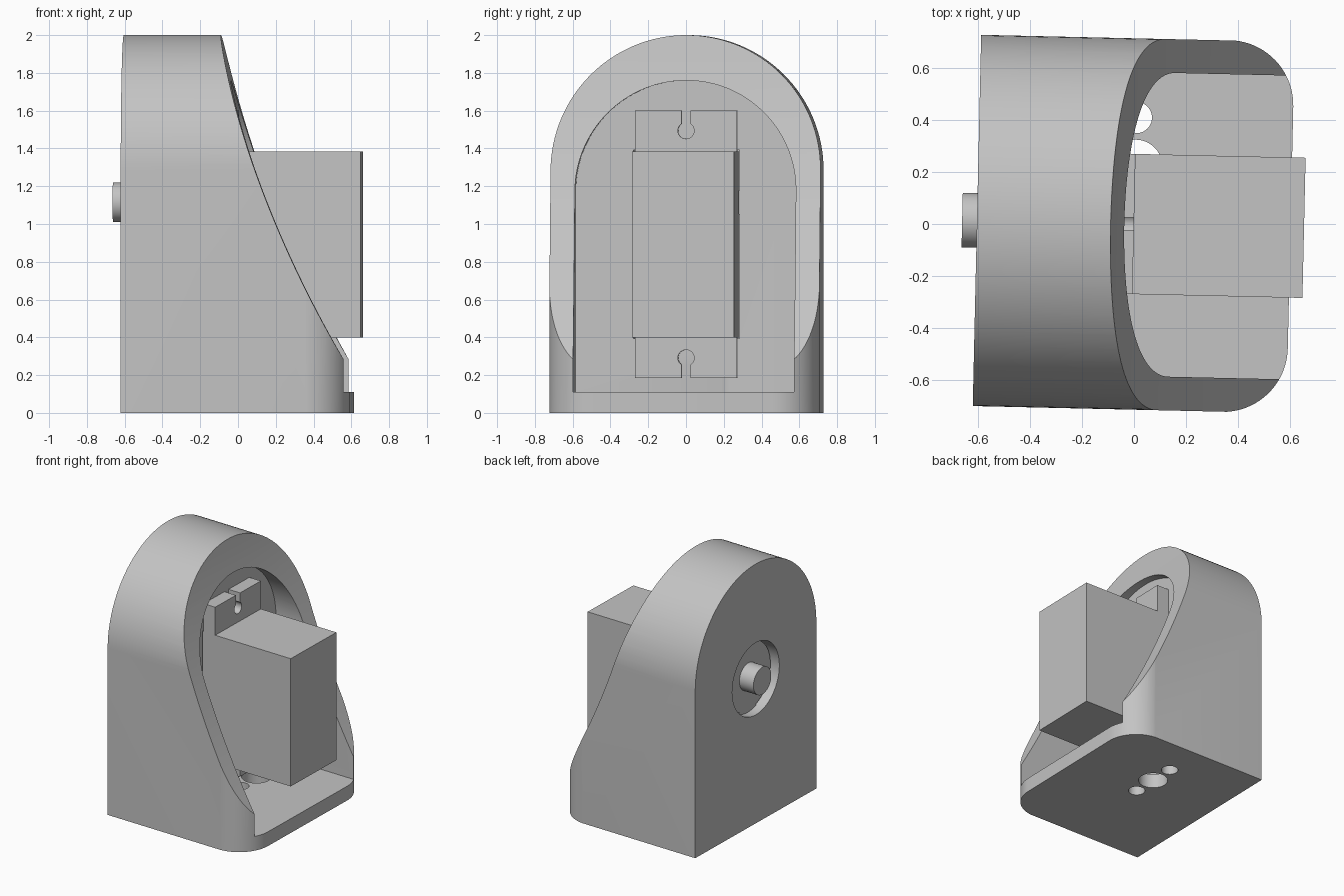
import bpy, bmesh
from math import sin, cos, pi, radians

if "Cube" in bpy.data.objects:
    bpy.data.objects.remove(bpy.data.objects["Cube"], do_unlink=True)

# Single plain grey
grey = bpy.data.materials.new("plain_grey")
grey.use_nodes = True
colour = (0.55, 0.55, 0.55, 1)
grey.diffuse_color = colour
grey.node_tree.nodes["Principled BSDF"].inputs["Base Color"].default_value = colour

TURN = radians(-1.3)      # the whole assembly is turned slightly
SHAFT_Z = 1.115


def arc(cu, cv, r, a0, a1, n):
    """Points along an arc, angles in degrees."""
    steps = [radians(a0 + (a1 - a0) * i / n) for i in range(n + 1)]
    return [(cu + r * cos(a), cv + r * sin(a)) for a in steps]


def circle(cu, cv, r, n=48):
    return arc(cu, cv, r, 0, 360, n)[:-1]


def rect(u0, u1, v0, v1):
    return [(u0, v0), (u1, v0), (u1, v1), (u0, v1)]


def prism(name, profile, axis, lo, hi):
    """Extrude a 2D profile along an axis from lo to hi."""
    place = {"x": lambda u, v, w: (w, u, v),
             "y": lambda u, v, w: (u, w, v),
             "z": lambda u, v, w: (u, v, w)}[axis]
    bm = bmesh.new()
    ends = [[bm.verts.new(place(u, v, w)) for u, v in profile] for w in (lo, hi)]
    n = len(profile)
    for end in ends:
        bm.faces.new(end)
    for i in range(n):
        j = (i + 1) % n
        bm.faces.new((ends[0][i], ends[0][j], ends[1][j], ends[1][i]))
    bmesh.ops.recalc_face_normals(bm, faces=bm.faces)
    mesh = bpy.data.meshes.new(name)
    bm.to_mesh(mesh)
    bm.free()
    mesh.materials.append(grey)
    obj = bpy.data.objects.new(name, mesh)
    bpy.context.collection.objects.link(obj)
    return obj


def activate(obj):
    bpy.ops.object.select_all(action="DESELECT")
    obj.select_set(True)
    bpy.context.view_layer.objects.active = obj


def combine(obj, other, operation="DIFFERENCE"):
    """Apply a boolean and discard the cutter."""
    activate(obj)
    mod = obj.modifiers.new("cut", "BOOLEAN")
    mod.operation = operation
    mod.solver = "EXACT"
    mod.object = other
    bpy.ops.object.modifier_apply(modifier=mod.name)
    bpy.data.objects.remove(other, do_unlink=True)


def finish(obj):
    activate(obj)
    bpy.ops.object.shade_smooth_by_angle(angle=radians(30))
    obj.rotation_euler.z = TURN


def arch(half, spring, bottom):
    return [(-half, bottom), (half, bottom)] + arc(0, spring, half, 0, 180, 64)


# Housing: arched block with rounded front corners
housing = prism("housing", arch(0.715, 1.285, 0), "x", -0.605, 0.7)
plan = ([(-1, -0.716)] + arc(0.353, -0.466, 0.25, -90, 0, 20)
        + arc(0.353, 0.466, 0.25, 0, 90, 20) + [(-1, 0.716)])
combine(housing, prism("plan", plan, "z", -0.1, 2.2), "INTERSECT")

# Sweeping concave cut down the front
levels = [0.15 + 1.95 * i / 40 for i in range(41)]
sweep = [(-0.09 - 0.305 * (z - 2) + 0.113 * (z - 2) * (z - 1), z) for z in levels]
combine(housing, prism("sweep", sweep + [(1, 2.1), (1, 0.15)], "y", -1, 1))

# Arched pocket, motor well, shaft opening
combine(housing, prism("pocket", arch(0.585, 1.175, 0.11), "x", -0.1, 1))
combine(housing, prism("well", rect(-0.28, 0.28, 0.393, 1.392), "x", -0.49, 0.1))
combine(housing, prism("opening", circle(0, SHAFT_Z, 0.278, 64), "x", -0.8, -0.3))

# Cable hole with a screw hole each side, through the floor
for y, r in ((0.03, 0.06), (0.22, 0.105), (0.41, 0.06)):
    combine(housing, prism("floor_hole", circle(0.0, y, r), "z", -0.2, 0.3))
finish(housing)

# Motor body, round gear bosses and output shaft
finish(prism("motor_body", rect(-0.27, 0.27, 0.4, 1.385), "x", -0.48, 0.655))
finish(prism("gear_boss", circle(0, SHAFT_Z, 0.262, 64), "x", -0.54, -0.47))
finish(prism("small_boss", circle(0, 0.86, 0.1), "x", -0.535, -0.47))
finish(prism("output_shaft", circle(0, SHAFT_Z, 0.105), "x", -0.662, -0.5))

# Mounting ears with keyhole slots, above and below the body
ear = ([(-0.27, 0), (0.27, 0), (0.27, 0.217), (0.024, 0.217)]
       + arc(0, 0.11, 0.043, 56, -236, 28) + [(-0.024, 0.217), (-0.27, 0.217)])
for name, base, side in (("upper_ear", 1.384, 1), ("lower_ear", 0.401, -1)):
    finish(prism(name, [(y, base + side * h) for y, h in ear], "x", -0.103, 0.0))
